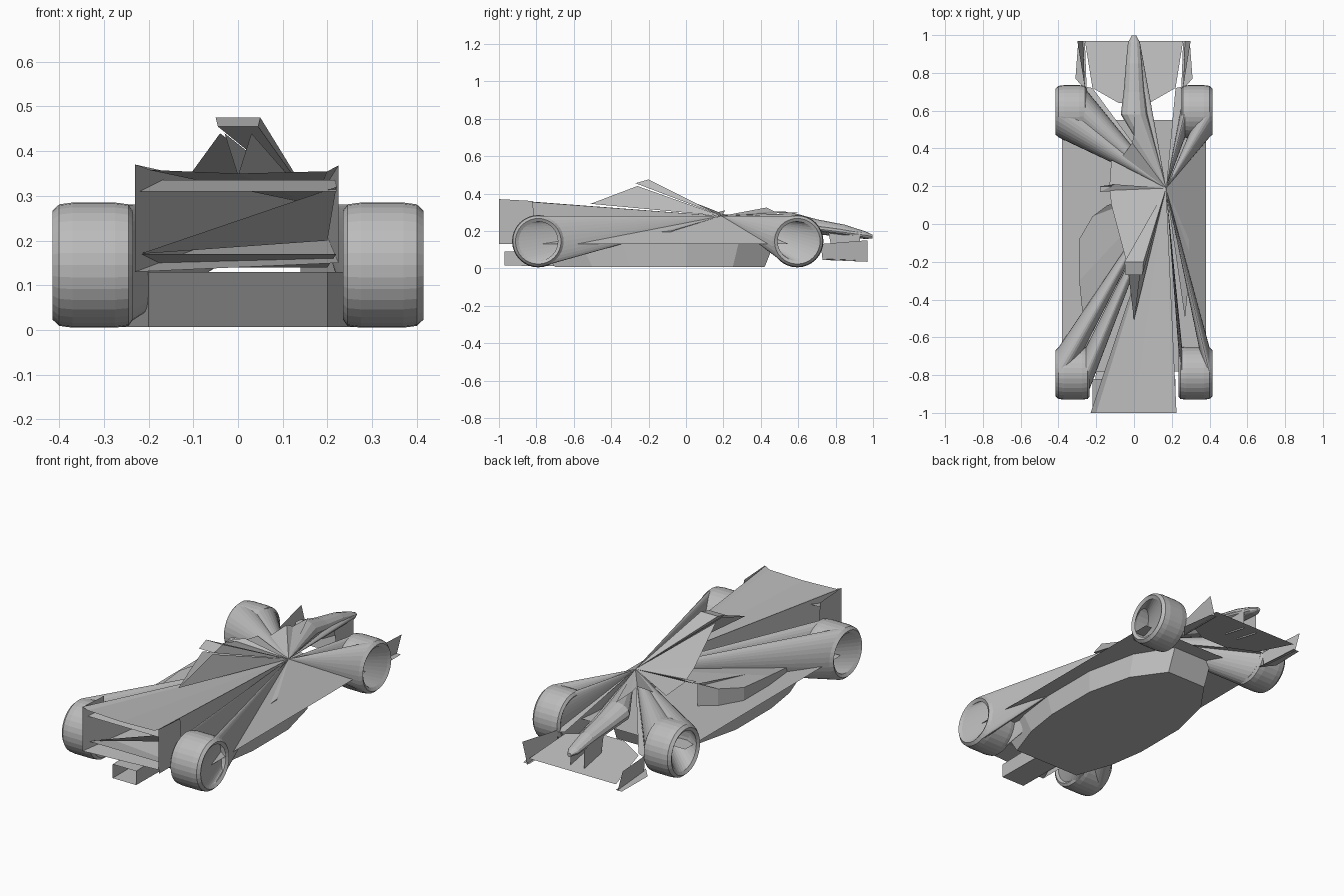
import bpy, math

cube = bpy.data.objects.get("Cube")
if cube:
    bpy.data.objects.remove(cube)

grey = bpy.data.materials.new("plain grey")
grey.use_nodes = True
tone = (0.5, 0.5, 0.5, 1)
grey.diffuse_color = tone
grey.node_tree.nodes["Principled BSDF"].inputs["Base Color"].default_value = tone

HUB = (0.17, 0.19, 0.28)  # point where the folded panels meet


def build(name, verts, faces):
    mesh = bpy.data.meshes.new(name)
    mesh.from_pydata(verts, [], faces)
    mesh.materials.append(grey)
    obj = bpy.data.objects.new(name, mesh)
    bpy.context.collection.objects.link(obj)
    return obj


def sheet(name, *points):
    return build(name, points, [tuple(range(len(points)))])


def fan(name, points, closed=True):
    """Triangles from each edge of a path to the shared meeting point."""
    n = len(points)
    edges = range(n if closed else n - 1)
    return build(name, list(points) + [HUB], [(i, (i + 1) % n, n) for i in edges])


def loft(name, rings, caps=False):
    n = len(rings[0])
    verts = [p for ring in rings for p in ring]
    faces = [(r * n + i, r * n + (i + 1) % n, (r + 1) * n + (i + 1) % n, (r + 1) * n + i)
             for r in range(len(rings) - 1) for i in range(n)]
    if caps:
        faces += [tuple(range(n)), tuple(range(len(verts) - n, len(verts)))]
    return build(name, verts, faces)


def circle_x(x, y, z, radius, n=32):
    turn = math.tau / n
    return [(x, y + radius * math.cos(i * turn), z + radius * math.sin(i * turn)) for i in range(n)]


def ring_y(y, width, z, height, n=12):
    turn = math.tau / n
    return [(width * math.cos(i * turn), y, z + height * math.sin(i * turn)) for i in range(n)]


def flip(points, side):
    return [(side * x, y, z) for x, y, z in points]


# Tyres with rounded shoulders, and the panels that stretch from them
for end, y, inner in (("rear", -0.79, 0.235), ("front", 0.595, 0.25)):
    for label, side in (("left", 1), ("right", -1)):
        profile = [(0.405, 0.105), (0.415, 0.122), (0.4, 0.136), (0.37, 0.14),
                   (inner + 0.04, 0.14), (inner + 0.01, 0.136), (inner, 0.122), (inner + 0.01, 0.105)]
        name = f"{end}_{label}"
        loft(name + "_tyre", [circle_x(side * x, y, 0.145, r) for x, r in profile])
        for part, x, r in (("rim", 0.405, 0.105), ("shoulder", 0.4, 0.136), ("inner", inner + 0.02, 0.136)):
            fan(f"{name}_{part}_panel", circle_x(side * x, y, 0.145, r))

# Rear wing: open box mouth tapering to the meeting point
top_edge = [(-0.23, -1, 0.37), (-0.2, -1, 0.358), (0, -1, 0.35),
            (0.2, -1, 0.355), (0.225, -1, 0.368)]
fan("rear_wing_cover", top_edge + [(0.225, -1, 0.15), (-0.23, -1, 0.13)])
for label, side in (("left", 1), ("right", -1)):
    sheet(f"rear_wing_endplate_{label}", *flip(
        [(0.228, -1, 0.37), (0.228, -0.82, 0.36), (0.228, -0.8, 0.13), (0.228, -1, 0.13)], side))
sheet("rear_wing_blade", (-0.22, -0.97, 0.31), (0.22, -0.97, 0.31),
      (0.22, -0.82, 0.335), (-0.22, -0.82, 0.335))
sheet("rear_wing_lower_blade", (-0.22, -0.96, 0.17), (0.22, -0.96, 0.17),
      (0.2, -0.78, 0.14), (-0.2, -0.78, 0.14))
sheet("rear_wing_brace", (-0.22, -0.95, 0.17), (0.22, -0.95, 0.32), (0.2, -0.75, 0.2))

# Diffuser box
for x in (-0.07, 0.07):
    sheet("diffuser_strake", (x, -0.97, 0.015), (x, -0.97, 0.09), (x, -0.6, 0.1), (x, -0.6, 0.01))
for z in (0.015, 0.09):
    sheet("diffuser_plate", (-0.07, -0.97, z), (0.07, -0.97, z), (0.07, -0.6, z), (-0.07, -0.6, z))

# Underbody and flat floor
half = [(0.2, -0.7), (0.27, -0.5), (0.3, -0.3), (0.3, 0), (0.24, 0.25), (0.12, 0.42)]
outline = half + [(-x, y) for x, y in reversed(half)]
loft("underbody", [[(x, y, 0.006) for x, y in outline],
                   [(x, y * 1.12, 0.13) for x, y in outline]], caps=True)
sheet("floor", (-0.38, -0.78, 0.13), (0.38, -0.78, 0.13), (0.38, 0.55, 0.13), (-0.38, 0.55, 0.13))
fan("floor_side_panel", [(0.38, -0.78, 0.13), (0.38, 0.55, 0.13)], False)

# Side pods
pod = [(0.27, -0.5, 0.15), (0.29, -0.3, 0.18), (0.29, -0.08, 0.2), (0.22, 0.04, 0.22), (0.14, 0.1, 0.25)]
for label, side in (("left", 1), ("right", -1)):
    fan(f"side_pod_{label}", flip(pod, side), False)
    loft(f"side_pod_skirt_{label}", [flip(pod, side), [(x, y, 0.13) for x, y, z in flip(pod, side)]])

# Air intake, spine and cockpit
fan("air_intake", [(-0.05, -0.2, 0.475), (0.05, -0.2, 0.475), (0.045, -0.27, 0.455), (-0.045, -0.27, 0.455)])
sheet("air_intake_mouth", (-0.05, -0.2, 0.475), (0.05, -0.2, 0.475),
      (0.045, -0.27, 0.455), (-0.045, -0.27, 0.455))
fan("spine", [(-0.03, -0.26, 0.44), (0, -0.51, 0.345), (0.03, -0.26, 0.44)], False)
fan("cockpit_side", [(-0.04, -0.2, 0.44), (-0.12, 0.1, 0.33), (-0.13, 0.2, 0.29), (-0.12, 0.34, 0.27)], False)
fan("mirror", [(-0.18, 0.17, 0.3), (-0.18, 0.2, 0.3), (-0.1, 0.21, 0.31)])
fan("windscreen", [(-0.06, 0.36, 0.28), (-0.01, 0.43, 0.325), (0.0, 0.47, 0.305), (0, 0.6, 0.3)], False)

# Nose
stations = [(0.998, 0.012, 0.17, 0.01), (0.96, 0.032, 0.177, 0.02), (0.85, 0.043, 0.2, 0.033),
            (0.7, 0.055, 0.222, 0.04), (0.58, 0.07, 0.245, 0.05)]
nose_rings = [ring_y(*s) for s in stations]
loft("nose", nose_rings, caps=True)
fan("nose_panel", nose_rings[-1])
fan("nose_tip_panel", nose_rings[1])

# Front wing
sheet("front_wing_blade", (-0.26, 0.97, 0.07), (0.26, 0.97, 0.07), (0.22, 0.72, 0.12),
      (0.08, 0.64, 0.13), (-0.08, 0.64, 0.13), (-0.22, 0.72, 0.12))
for label, side in (("left", 1), ("right", -1)):
    sheet(f"front_wing_endplate_{label}", *flip(
        [(0.27, 0.97, 0.035), (0.3, 0.97, 0.15), (0.26, 0.72, 0.13), (0.26, 0.73, 0.045)], side))
    sheet(f"front_wing_foot_{label}", *flip(
        [(0.26, 0.97, 0.04), (0.295, 0.97, 0.04), (0.31, 0.77, 0.05), (0.25, 0.7, 0.05)], side))
    sheet(f"front_wing_pylon_{label}", *flip(
        [(0.04, 0.93, 0.07), (0.04, 0.78, 0.1), (0.04, 0.76, 0.2), (0.04, 0.93, 0.18)], side))
    fan(f"front_wing_panel_{label}", flip([(0.22, 0.72, 0.13), (0.27, 0.73, 0.12)], side), False)
